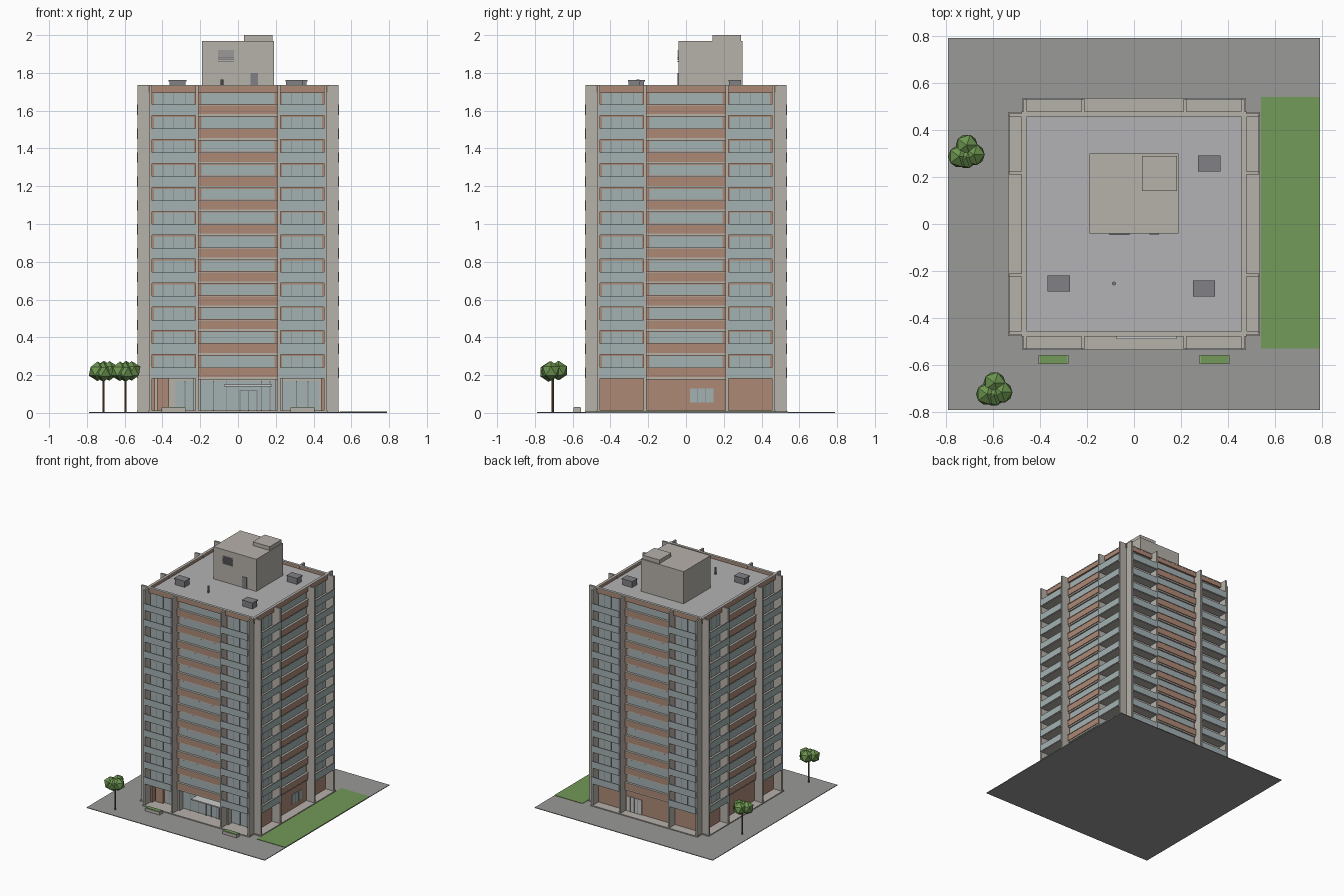
import bpy, bmesh, math
from mathutils import Matrix, Vector

COL = {
    "concrete": (0.47, 0.44, 0.40, 1), "brick": (0.42, 0.25, 0.18, 1),
    "glass": (0.37, 0.44, 0.45, 1), "deck": (0.45, 0.45, 0.46, 1),
    "paving": (0.32, 0.32, 0.31, 1), "grass": (0.17, 0.32, 0.10, 1),
    "leaf": (0.15, 0.30, 0.08, 1), "bark": (0.16, 0.09, 0.05, 1),
    "metal": (0.22, 0.22, 0.24, 1), "white": (0.75, 0.74, 0.72, 1),
}
mats, parts = {}, {}
for n, c in COL.items():
    mats[n] = bpy.data.materials.new(n)
    mats[n].diffuse_color = c


def get(name, mat):
    return parts.setdefault(name, (bmesh.new(), mat))[0]


def box(name, mat, x0, x1, y0, y1, z0, z1, rot=Matrix()):
    m = rot @ Matrix.Translation(((x0 + x1) / 2, (y0 + y1) / 2, (z0 + z1) / 2)) \
        @ Matrix.Diagonal((x1 - x0, y1 - y0, z1 - z0, 1))
    bmesh.ops.create_cube(get(name, mat), size=1, matrix=m)


def cyl(name, mat, x, y, z0, z1, r, n=8):
    bmesh.ops.create_cone(get(name, mat), cap_ends=True, segments=n, radius1=r, radius2=r,
                          depth=z1 - z0, matrix=Matrix.Translation((x, y, (z0 + z1) / 2)))


FLOORS, BASE, PITCH, TOP = 12, 0.19, 0.1265, 1.735

# Site
box("paving", "paving", -0.79, 0.79, -0.79, 0.79, 0, 0.005)
box("lawn", "grass", 0.54, 0.79, -0.53, 0.54, 0.004, 0.008)
box("plinth", "concrete", -0.475, 0.475, -0.535, 0.535, 0.004, 0.012)
box("plinth", "concrete", -0.535, 0.535, -0.475, 0.475, 0.004, 0.012)

# Main volume, with a recessed lobby at the front
box("tower_core", "brick", -0.46, 0.46, -0.46, 0.46, BASE, 1.70)
box("ground_floor", "brick", -0.46, 0.46, -0.40, 0.46, 0.01, BASE)
box("roof_deck", "deck", -0.46, 0.46, -0.46, 0.46, 1.70, 1.712)

# Four matching facades
for side in range(4):
    R = Matrix.Rotation(side * math.pi / 2, 4, 'Z')
    for s in (-1, 1):
        # full-height fins at both ends of each balcony stack
        for c in (0.217, 0.462):
            w = 0.007
            box("fins", "concrete", s * c - w, s * c + w, -0.531, -0.455, 0.008, TOP, R)
    # parapet with coping
    box("parapet", "brick", -0.476, 0.476, -0.476, -0.458, 1.695, 1.73, R)
    box("coping", "concrete", -0.478, 0.478, -0.478, -0.456, 1.73, 1.737, R)
    for k in range(FLOORS):
        z = BASE + k * PITCH
        # centre bay
        box("spandrels", "brick", -0.21, 0.21, -0.476, -0.455, z, z + 0.048, R)
        box("sills", "concrete", -0.21, 0.21, -0.479, -0.455, z + 0.047, z + 0.052, R)
        box("floor_edges", "concrete", -0.21, 0.21, -0.470, -0.455, z - 0.012, z, R)
        box("centre_windows", "glass", -0.192, 0.192, -0.464, -0.455, z + 0.054, z + 0.111, R)
        for s in (-1, 1):
            # balconies
            x0, x1 = sorted((s * 0.222, s * 0.457))
            box("balcony_slabs", "concrete", x0, x1, -0.53, -0.455, z - 0.008, z + 0.004, R)
            box("balcony_railings", "glass", x0 - 0.004, x1 + 0.004, -0.536, -0.529,
                z - 0.004, z + 0.05, R)
            box("balcony_windows", "glass", x0 + 0.012, x1 - 0.012, -0.464, -0.455,
                z + 0.012, z + 0.111, R)
            for t in (0.27, 0.5, 0.77):
                xm = x0 + t * (x1 - x0)
                box("window_mullions", "metal", xm - 0.0015, xm + 0.0015, -0.466, -0.46,
                    z + 0.012, z + 0.111, R)

# Ground floor windows and doors on right and back
RR, RB = Matrix.Rotation(math.pi / 2, 4, 'Z'), Matrix.Rotation(math.pi, 4, 'Z')
box("side_window", "glass", 0.02, 0.145, -0.465, -0.455, 0.055, 0.128, RR)
for x in (0.06, 0.105):
    box("side_window_bars", "metal", x - 0.0015, x + 0.0015, -0.467, -0.46, 0.055, 0.128, RR)
box("back_door", "white", -0.20, -0.07, -0.465, -0.455, 0.012, 0.13, RB)
for i in range(3):
    x = -0.17 + i * 0.035
    box("back_door_bars", "metal", x - 0.0015, x + 0.0015, -0.467, -0.46, 0.012, 0.13, RB)

# Front lobby
for s in (-1, 1):
    x0, x1 = sorted((s * 0.44, s * 0.46))
    box("lobby_side_walls", "brick", x0, x1, -0.46, -0.39, 0.01, BASE)
    for c in (0.205, 0.225):
        box("lobby_columns", "concrete", s * c - 0.01, s * c + 0.01, -0.46, -0.40, 0.01, BASE)
box("lobby_wall", "concrete", -0.44, 0.44, -0.41, -0.395, 0.01, BASE)
box("lobby_brick_panel", "brick", -0.43, -0.365, -0.43, -0.40, 0.01, BASE)
for a, b in ((-0.33, -0.235), (-0.195, 0.195), (0.235, 0.43)):
    box("lobby_glass", "glass", a, b, -0.416, -0.40, 0.015, 0.168)
for x in (-0.28, -0.13, -0.06, 0.125, 0.17, 0.31, 0.37):
    box("lobby_mullions", "metal", x - 0.002, x + 0.002, -0.42, -0.41, 0.012, 0.168)
for x in (0.01, 0.055, 0.1):
    box("entrance_door_frame", "metal", x - 0.002, x + 0.002, -0.421, -0.41, 0.012, 0.12)
box("entrance_door_frame", "metal", 0.01, 0.1, -0.421, -0.41, 0.117, 0.121)
box("entrance_canopy", "white", -0.075, 0.18, -0.488, -0.40, 0.14, 0.149)

# Planters
for s in (-1, 1):
    c = s * 0.342
    box("planters", "concrete", c - 0.064, c + 0.064, -0.596, -0.556, 0.004, 0.028)
    box("planter_grass", "grass", c - 0.059, c + 0.059, -0.592, -0.560, 0.02, 0.031)

# Rooftop
box("plant_room", "concrete", -0.19, 0.19, -0.04, 0.30, 1.705, 1.97)
box("plant_room_cap", "concrete", 0.033, 0.183, 0.14, 0.29, 1.965, 2.0)
box("roof_door", "metal", 0.066, 0.106, -0.044, -0.03, 1.71, 1.80)
for i in range(6):
    z = 1.858 + i * 0.011
    box("louvre", "metal", -0.105, -0.02, -0.046, -0.03, z, z + 0.006)
for x, y in ((-0.32, -0.252), (0.298, -0.274), (0.32, 0.258)):
    box("rooftop_units", "metal", x - 0.043, x + 0.043, y - 0.03, y + 0.03, 1.71, 1.757)
    box("rooftop_unit_lids", "metal", x - 0.047, x + 0.047, y - 0.034, y + 0.034, 1.755, 1.763)
cyl("vent_pipe", "metal", -0.085, -0.253, 1.71, 1.765, 0.008)

# Trees
for x, y in ((-0.713, 0.305), (-0.595, -0.705)):
    cyl("tree_trunks", "bark", x, y, 0.004, 0.21, 0.006, 6)
    for dx, dy, dz in ((-0.03, -0.018, 0), (0.032, -0.01, 0.002), (0.002, 0.03, 0.004), (0, -0.022, -0.004)):
        bmesh.ops.create_icosphere(get("tree_crowns", "leaf"), subdivisions=1, radius=0.052,
                                   matrix=Matrix.Translation((x + dx, y + dy, 0.22 + dz)))

# Turn every part into an object
for name, (bm, mat) in parts.items():
    me = bpy.data.meshes.new(name)
    bm.to_mesh(me)
    bm.free()
    me.materials.append(mats[mat])
    bpy.context.collection.objects.link(bpy.data.objects.new(name, me))
